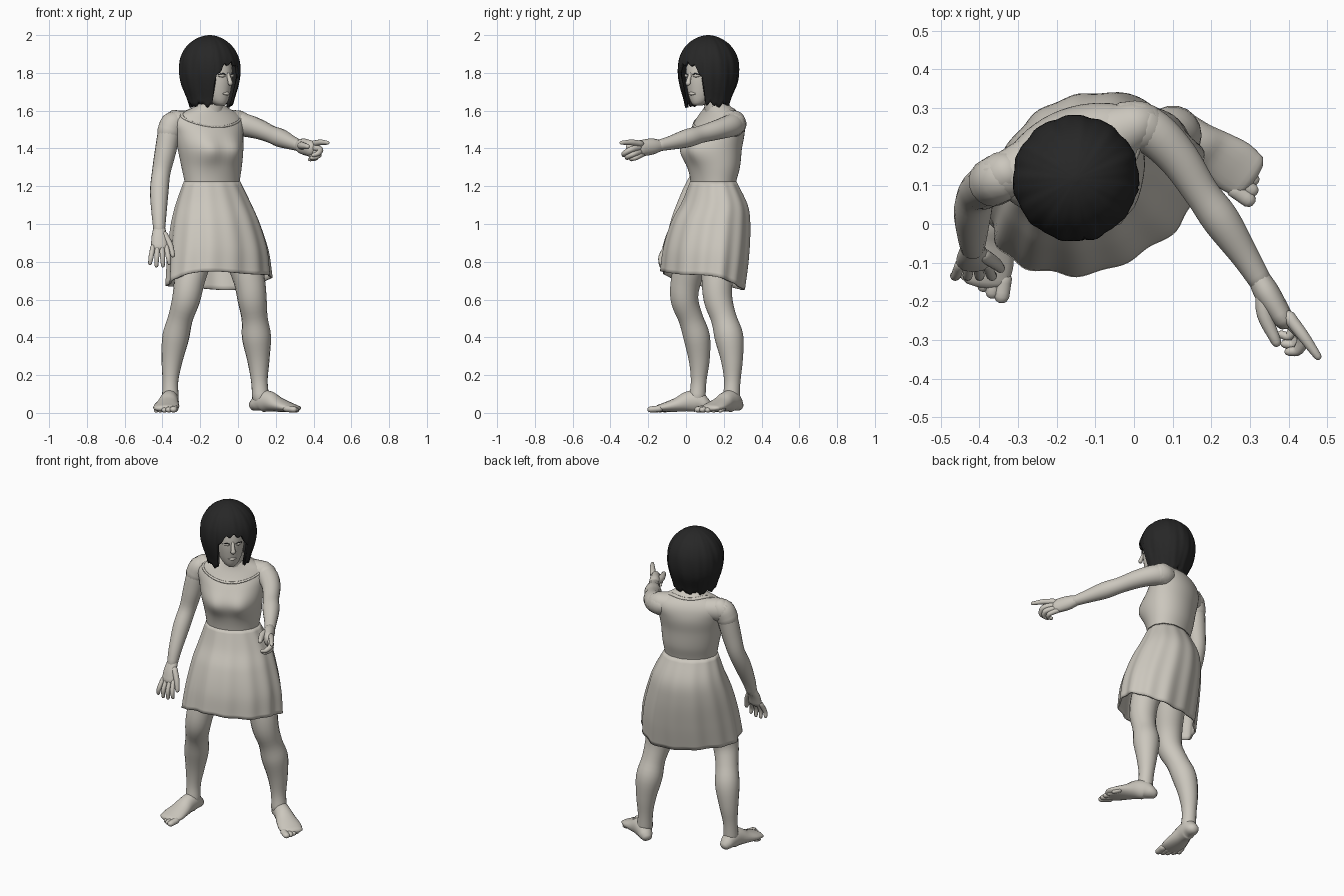
import bpy, bmesh, math
from mathutils import Vector
from math import sin, cos, pi, exp, radians


def material(name, rgb):
    m = bpy.data.materials.new(name)
    m.diffuse_color = (*rgb, 1)
    return m


SKIN = material("pale_clay", (0.60, 0.57, 0.51))
DARK = material("black_hair", (0.02, 0.02, 0.02))


def interp(rows, k):
    """Smooth lookup in rows of (key, values...)."""
    n = len(rows)
    i = 0
    while i < n - 2 and k > rows[i + 1][0]:
        i += 1
    p, q = rows[i], rows[i + 1]
    h = q[0] - p[0]
    u = min(max((k - p[0]) / h, 0), 1)

    def slope(j, c):
        a, b = rows[max(j - 1, 0)], rows[min(j + 1, n - 1)]
        return (b[c] - a[c]) / (b[0] - a[0])
    return [(2*u**3 - 3*u*u + 1) * p[c] + (3*u*u - 2*u**3) * q[c]
            + h * ((u**3 - 2*u*u + u) * slope(i, c) + (u**3 - u*u) * slope(i + 1, c))
            for c in range(1, len(p))]


def skin(bm, rings, cap=True):
    vs = [[bm.verts.new(p) for p in r] for r in rings]
    n = len(vs[0])
    for a, b in zip(vs, vs[1:]):
        for j in range(n):
            bm.faces.new((a[j], a[(j + 1) % n], b[(j + 1) % n], b[j]))
    if cap:
        bm.faces.new(vs[0])
        bm.faces.new(vs[-1])


def finish(name, bm, mat, thick=0):
    bmesh.ops.recalc_face_normals(bm, faces=bm.faces)
    me = bpy.data.meshes.new(name)
    bm.to_mesh(me)
    bm.free()
    me.materials.append(mat)
    for p in me.polygons:
        p.use_smooth = True
    ob = bpy.data.objects.new(name, me)
    bpy.context.collection.objects.link(ob)
    if thick:
        s = ob.modifiers.new("thickness", 'SOLIDIFY')
        s.thickness = thick
        s.offset = -1
    return ob


def tube(bm, secs, side=(1, 0, 0), n=18, steps=4):
    """Round-ended limb through (x, y, z, half width[, half depth])."""
    rows = [(i, *s, *([s[3]] if len(s) == 4 else [])) for i, s in enumerate(secs)]
    last = len(rows) - 1
    pts = [interp(rows, i / steps) for i in range(last * steps + 1)]
    cs = [Vector(p[:3]) for p in pts]

    def ring(i, push=0, k=1):
        t = (cs[min(i + 1, len(cs) - 1)] - cs[max(i - 1, 0)]).normalized()
        u = Vector(side)
        u = (u - t * u.dot(t)).normalized()
        v = t.cross(u)
        ra, rb = pts[i][3] * k, pts[i][4] * k
        c = cs[i] + t * push * min(pts[i][3], pts[i][4])
        return [c + u * ra * cos(2*pi*j/n) + v * rb * sin(2*pi*j/n) for j in range(n)]
    e = len(cs) - 1
    skin(bm, [ring(0, -.95, .3), ring(0, -.7, .7)] + [ring(i) for i in range(e + 1)]
         + [ring(e, .7, .7), ring(e, .95, .3)])


def part(name, tubes, mat=SKIN, n=18):
    bm = bmesh.new()
    for secs, side in tubes:
        tube(bm, secs, side, n)
    return finish(name, bm, mat)


def frame(cx, cy, yaw, lat, fwd, z):
    """Local (left, forward) to world for a part turned by yaw."""
    s, c = sin(radians(yaw)), cos(radians(yaw))
    return Vector((cx + lat * c + fwd * s, cy + lat * s - fwd * c, z))


# bodice: rings of (z, cx, cy, half width, half depth) with a bust swell
TORSO = [(1.19, -.137, .145, .150, .110), (1.22, -.137, .145, .152, .112),
         (1.30, -.14, .15, .165, .128), (1.40, -.147, .15, .180, .138),
         (1.48, -.155, .165, .193, .133), (1.54, -.16, .178, .205, .112),
         (1.58, -.157, .18, .175, .092), (1.61, -.148, .172, .11, .072),
         (1.64, -.14, .16, .058, .055)]


def torso(z, t, grow=0):
    cx, cy, a, b = interp(TORSO, z)
    lat, fwd = (a + grow) * cos(t), (b + grow) * sin(t)
    if fwd > 0:
        for s in (-.075, .075):
            fwd += .04 * exp(-((lat - s) / .07)**2 - ((z - 1.39) / .075)**2) * min(1, sin(t) * 2)
    return frame(cx, cy, 25, lat, fwd, z)


bm = bmesh.new()
skin(bm, [[torso(1.19 + .45 * i / 36, 2*pi*j/48) for j in range(48)] for i in range(37)])
finish("bodice", bm, SKIN)

# shoulder yoke joins both arms to the back and chest
LATERAL = (.91, .42, 0)
part("shoulders", [([(-.335, .122, 1.53, .062, .07), (-.24, .165, 1.535, .075, .066), (-.15, .195, 1.54, .085, .064),
                     (-.06, .23, 1.54, .075, .066), (.01, .258, 1.53, .062, .07)], (.42, -.91, 0))], n=24)

# scooped neckline edge
bm = bmesh.new()
edge = []
for j in range(64):
    t = 2*pi*j/64
    edge.append([torso(1.595 - .045*sin(t) - .035*sin(t)**2 + .006*sin(k*pi/3), t, .001 + .004*cos(k*pi/3))
                 for k in range(6)])
skin(bm, edge + [edge[0]], cap=False)
bmesh.ops.remove_doubles(bm, verts=bm.verts, dist=.0001)
finish("neckline", bm, SKIN)

# skirt: keyed from waist (0) to hem (1), pleats deepen downwards
SKIRT = [(0, -.137, .145, .155, .115), (.23, -.13, .155, .205, .168), (.43, -.12, .135, .24, .198),
         (.72, -.105, .108, .274, .21), (1, -.10, .087, .29, .203)]
rings = []
for i in range(25):
    f = i / 24
    cx, cy, a, b = interp(SKIRT, f)
    ring = []
    for j in range(120):
        t = 2*pi*j/120
        hem = .70 + .048*sin(t) + .01*sin(3*t + 1)
        k = 1 + (.01 + .012*f) * sin(13*t) + .014*f*sin(7*t + 1)
        ring.append(frame(cx, cy, 24, a*k*cos(t), b*k*sin(t), 1.225 + (hem - 1.225)*f))
    rings.append(ring)
bm = bmesh.new()
skin(bm, rings, cap=False)
finish("skirt", bm, SKIN, .01)

# neck, hips and legs
X, Z = (1, 0, 0), (0, 0, 1)
part("neck", [([(-.14, .165, 1.57, .064), (-.13, .15, 1.65, .056), (-.125, .135, 1.74, .056)], X)])
part("hips", [([(-.13, .14, 1.15, .15, .11), (-.12, .135, 1.02, .18, .13), (-.115, .13, .92, .14, .11)],
               LATERAL)], n=28)
part("right_leg", [([(-.20, .10, .98, .10), (-.23, .04, .82, .092), (-.257, .0, .70, .081),
                     (-.275, -.008, .60, .074), (-.305, .025, .5, .066), (-.330, .057, .40, .071),
                     (-.349, .07, .28, .056), (-.358, .067, .17, .042), (-.358, .06, .08, .044)], X)])
part("left_leg", [([(-.03, .19, .98, .10), (.025, .175, .82, .092), (.06, .165, .70, .083),
                    (.075, .17, .60, .077), (.088, .20, .5, .069), (.098, .228, .40, .077),
                    (.108, .243, .28, .059), (.113, .245, .17, .044), (.12, .24, .08, .045)], X)])


# feet: sections (distance from heel, z, half width, half height) plus toes
def foot(name, heel, d, big):
    d = Vector((*d, 0)).normalized()
    w = Vector((-d.y, d.x, 0))
    h = Vector((*heel, 0))
    secs = [(.03, .045, .040, .036), (.07, .062, .046, .057), (.12, .060, .050, .054),
            (.17, .045, .060, .040), (.23, .032, .069, .028), (.28, .024, .062, .018)]
    tubes = [([(*(h + d*s)[:2], z, a, b) for s, z, a, b in secs], w)]
    for i in range(5):
        r = .018 - .0016*i
        a = h + d * (.265 - .003*i*i) + w * big * (.049 - .025*i)
        b = a + d * (.05 - .004*i)
        tubes.append(([(a.x, a.y, .022, r*1.15, r), (b.x, b.y, r, r*1.1, r*.9)], w))
    part(name, tubes)


foot("right_foot", (-.35, .13), (-.13, -.99), 1)
foot("left_foot", (.07, .285), (.81, -.58), -1)

# arms and cap sleeves
part("right_arm", [([(-.335, .13, 1.545, .06), (-.362, .11, 1.49, .060), (-.385, .095, 1.38, .056),
                     (-.407, .078, 1.27, .049), (-.417, .03, 1.17, .049), (-.418, -.03, 1.05, .039),
                     (-.417, -.062, .97, .031)], X)])
part("right_sleeve", [([(-.32, .132, 1.535, .058), (-.348, .118, 1.53, .064), (-.368, .107, 1.48, .063)],
                       (0, 1, 0))])
part("left_arm", [([(-.01, .26, 1.53, .062), (.05, .235, 1.52, .060), (.115, .17, 1.50, .053),
                    (.175, .08, 1.475, .046), (.225, .01, 1.455, .049), (.285, -.08, 1.43, .037),
                    (.325, -.145, 1.415, .030)], Z)])
part("left_sleeve", [([(-.03, .248, 1.53, .060), (.0, .256, 1.53, .064), (.03, .246, 1.527, .064)], Z)])

# relaxed right hand
hand = [([(-.417, -.055, .985, .030, .026), (-.416, -.085, .93, .042, .023),
          (-.415, -.105, .875, .045, .020)], X),
        ([(-.39, -.08, .945, .018), (-.36, -.10, .89, .016), (-.345, -.115, .835, .012)], X)]
for i in range(4):
    x = -.45 + .0235*i
    out = (i - 1.5) * .007
    hand.append(([(x, -.105, .88, .0135), (x + out, -.133, .825, .013),
                  (x + out*1.5, -.133, .78 + .012*(i in (0, 3)), .010)], X))
part("right_hand", hand, n=12)

# pointing left hand: straight index, curled others, thumb
part("left_hand", [
    ([(.32, -.135, 1.415, .030, .028), (.345, -.18, 1.41, .043, .033), (.385, -.245, 1.40, .043, .028)], Z),
    ([(.40, -.24, 1.425, .017), (.438, -.29, 1.432, .015), (.475, -.342, 1.43, .010)], Z),
    ([(.395, -.245, 1.405, .017), (.435, -.29, 1.395, .016), (.425, -.325, 1.375, .014), (.40, -.33, 1.365, .011)], Z),
    ([(.39, -.24, 1.385, .016), (.428, -.28, 1.37, .015), (.415, -.31, 1.355, .013), (.39, -.31, 1.35, .011)], Z),
    ([(.38, -.23, 1.37, .015), (.41, -.265, 1.352, .014), (.40, -.29, 1.345, .012), (.38, -.285, 1.342, .010)], Z),
    ([(.335, -.17, 1.415, .022), (.338, -.235, 1.415, .020), (.368, -.305, 1.41, .013)], Z)], n=12)

# head: rings of (z, forward shift, half width, half depth), turned 45 degrees
HX, HY = -.145, .115
HEAD = [(1.628, .072, .022, .026), (1.645, .064, .042, .046), (1.67, .05, .058, .068), (1.70, .03, .073, .095),
        (1.76, .02, .085, .113), (1.82, .015, .089, .117), (1.88, .0, .09, .118), (1.95, .0, .05, .07)]
rings = []
for i in range(25):
    z = 1.628 + .322 * i / 24
    o, a, b = interp(HEAD, z)
    rings.append([frame(HX, HY, 45, a*cos(2*pi*j/32), o + b*sin(2*pi*j/32), z) for j in range(32)])
bm = bmesh.new()
skin(bm, rings)
finish("head", bm, SKIN)


def on_face(*pts):
    return [(*frame(HX, HY, 45, l, f, z), *r) for l, f, z, *r in pts]


LAT = (.707, .707, 0)
part("nose", [(on_face((0, .125, 1.80, .009), (0, .142, 1.765, .011), (0, .148, 1.745, .016, .012)), LAT)], n=12)
part("lips", [(on_face((-.022, .116, 1.69, .004), (0, .124, 1.69, .009), (.022, .116, 1.69, .004)), Z)], n=12)
part("eyes", [(on_face((s*.02, .125, 1.785, .006), (s*.036, .124, 1.786, .010), (s*.052, .113, 1.785, .005)), Z)
              for s in (-1, 1)], n=12)
part("lashes", [(on_face((s*.018, .131, 1.79, .002), (s*.036, .131, 1.796, .003), (s*.056, .115, 1.791, .002)), Z)
                for s in (-1, 1)], DARK, n=8)

# bobbed hair: each column falls to its own ragged end, parted over the face
HAIR = [(1.60, .118), (1.66, .130), (1.72, .148), (1.79, .162), (1.86, .159), (1.91, .141),
        (1.95, .112), (1.98, .072), (1.995, .035), (2.0, .008)]
N, ROWS = 112, 28
rings = []
for i in range(ROWS + 1):
    f = sin(i / ROWS * pi / 2)
    ring = []
    for j in range(N):
        a = 2*pi*j/N - pi
        if abs(a) < .64:
            end = 1.85 + .010*sin(a*21 + 1) - .10*(abs(a)/.64)**2.5
        else:
            end = 1.63 + .010*sin(9*a) + .006*sin(23*a)
        z = end + (2.0 - end) * f
        r = interp(HAIR, z)[0] * (1 + .012*sin(11*a + z*14) + .006*sin(23*a))
        r *= 1 - .2 * max(0, -cos(a)) * max(0, (1.74 - z) / .14)
        ring.append(frame(HX - .005, HY + .003, 45, r*sin(a), r*cos(a), z))
    rings.append(ring)
bm = bmesh.new()
skin(bm, rings, cap=False)
bm.verts.ensure_lookup_table()
bm.faces.new(bm.verts[-N:])
finish("hair", bm, DARK, .015)
